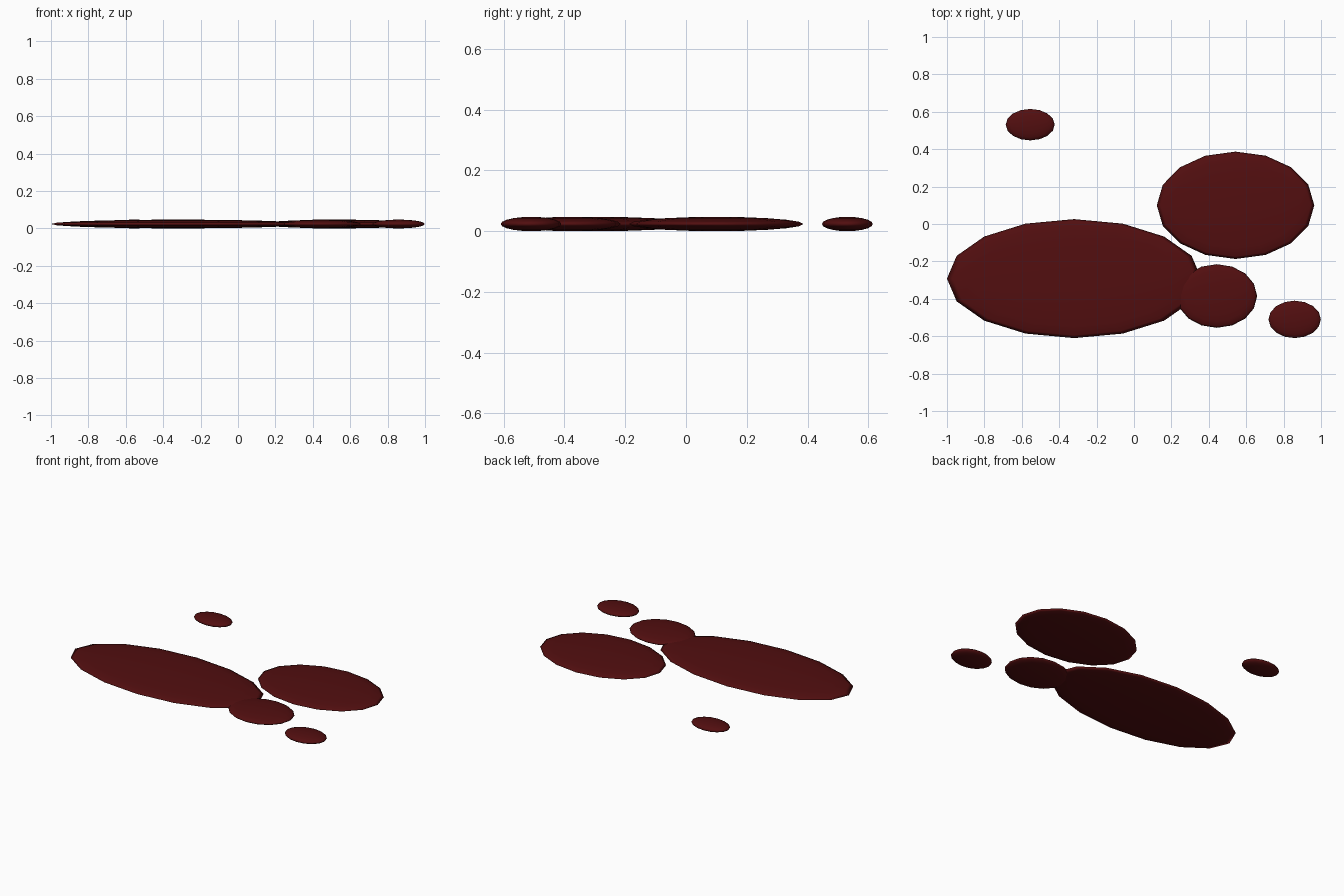
import bpy

cube = bpy.data.objects.get("Cube")
if cube:
    bpy.data.objects.remove(cube, do_unlink=True)

# One dark red for every drop
red = bpy.data.materials.new("dark_red")
red.use_nodes = True
colour = (0.085, 0.0045, 0.005, 1)
red.diffuse_color = colour
red.node_tree.nodes["Principled BSDF"].inputs["Base Color"].default_value = colour

HALF_HEIGHT = 0.0235


def puddle(name, x, y, rx, ry):
    """Flattened, low-sided sphere resting on the ground."""
    bpy.ops.mesh.primitive_uv_sphere_add(segments=16, ring_count=10, radius=1)
    ob = bpy.context.object
    ob.name = name
    ob.location = (x, y, HALF_HEIGHT)
    ob.scale = (rx, ry, HALF_HEIGHT)
    bpy.ops.object.transform_apply(location=False, rotation=False, scale=True)
    bpy.ops.object.shade_smooth()
    ob.data.materials.append(red)


# Large pools
puddle("large_puddle", -0.32, -0.292, 0.68, 0.318)
puddle("medium_puddle", 0.543, 0.10, 0.421, 0.287)
puddle("small_puddle", 0.443, -0.385, 0.215, 0.17)

# Stray drops
puddle("front_drop", 0.859, -0.51, 0.14, 0.10)
puddle("back_drop", -0.555, 0.531, 0.131, 0.084)
